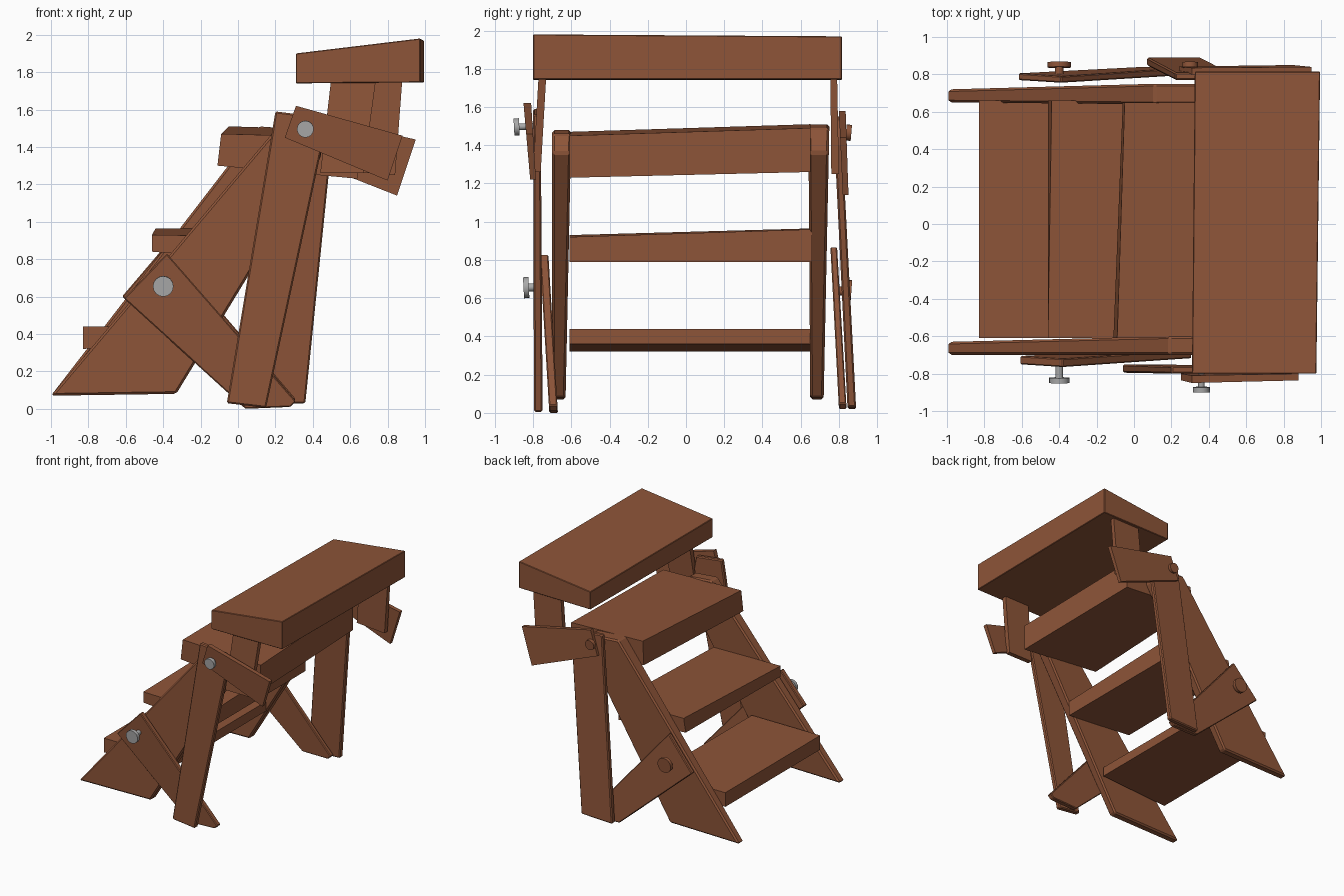
import bpy, bmesh
from math import radians
from mathutils import Matrix

if "Cube" in bpy.data.objects:
    bpy.data.objects.remove(bpy.data.objects["Cube"])


def material(name, rgb):
    m = bpy.data.materials.new(name)
    m.diffuse_color = (*rgb, 1)
    m.use_nodes = True
    m.node_tree.nodes["Principled BSDF"].inputs["Base Color"].default_value = m.diffuse_color
    return m


WOOD = material("wood", (0.27, 0.09, 0.04))
STEEL = material("steel", (0.4, 0.4, 0.4))


def finish(name, bm, mat):
    bmesh.ops.recalc_face_normals(bm, faces=bm.faces)
    me = bpy.data.meshes.new(name)
    bm.to_mesh(me)
    bm.free()
    me.materials.append(mat)
    ob = bpy.data.objects.new(name, me)
    bpy.context.collection.objects.link(ob)
    return ob


def board(name, front, y_front, y_back, back=None, bevel=0.0):
    """Plank between two xz outlines; each y is (at lowest z, at highest z)."""
    bm = bmesh.new()
    rings = []
    for pts, (y0, y1) in ((front, y_front), (back or front, y_back)):
        lo = min(p[1] for p in pts)
        hi = max(p[1] for p in pts)
        rings.append([bm.verts.new((x, y0 + (y1 - y0) * (z - lo) / (hi - lo), z))
                      for x, z in pts])
    a, b = rings
    bm.faces.new(a)
    bm.faces.new(b[::-1])
    for i in range(len(a)):
        j = (i + 1) % len(a)
        bm.faces.new((a[i], b[i], b[j], a[j]))
    ob = finish(name, bm, WOOD)
    if bevel:
        m = ob.modifiers.new("chamfer", 'BEVEL')
        m.width, m.segments = bevel, 1
    return ob


def bolt(name, x, z, y_in, y_out, r, mat, tilt=0):
    """Shaft with a flat round head, pointing along y."""
    bm = bmesh.new()
    s = 1 if y_out > y_in else -1
    head = 0.028
    for rad, y0, y1 in ((r * 0.38, y_in, y_out - s * head / 2),
                        (r, y_out - s * head, y_out)):
        mtx = Matrix.Translation((0, (y0 + y1) / 2 - y_in, 0)) @ Matrix.Rotation(radians(90), 4, 'X')
        bmesh.ops.create_cone(bm, cap_ends=True, segments=16, radius1=rad, radius2=rad,
                              depth=abs(y1 - y0), matrix=mtx)
    for f in bm.faces:
        f.smooth = len(f.verts) == 4
    for e in bm.edges:
        e.smooth = not any(len(f.verts) > 4 for f in e.link_faces)
    ob = finish(name, bm, mat)
    ob.location = (x, y_in, z)
    ob.rotation_euler = (radians(tilt), 0, 0)


# stair side boards
board("front_stringer", [(-1, 0.07), (-0.33, 0.08), (0.45, 1.36), (0.4, 1.46), (0.19, 1.48)],
      (-0.70, -0.70), (-0.63, -0.60), bevel=0.012)
board("back_stringer", [(-1, 0.07), (-0.35, 0.08), (0.42, 1.36), (0.38, 1.49), (0.11, 1.51)],
      (0.65, 0.64), (0.72, 0.75), bevel=0.012)

# treads
board("lower_step", [(-0.83, 0.32), (-0.19, 0.36), (-0.19, 0.44), (-0.83, 0.44)],
      (-0.61, -0.61), (0.66, 0.66))
board("middle_step", [(-0.46, 0.84), (0.17, 0.79), (0.17, 0.92), (-0.46, 0.93)],
      (-0.61, -0.61), (0.66, 0.66),
      [(-0.46, 0.85), (0.17, 0.79), (0.17, 0.96), (-0.44, 0.965)])
board("upper_step", [(-0.11, 1.30), (0.64, 1.23), (0.64, 1.45), (-0.09, 1.47)],
      (-0.61, -0.61), (0.65, 0.65),
      [(-0.06, 1.31), (0.62, 1.26), (0.62, 1.49), (-0.05, 1.51)])

# upright legs
board("front_leg", [(-0.06, 0.03), (0.15, 0.005), (0.46, 1.45), (0.44, 1.56), (0.20, 1.59)],
      (-0.795, -0.80), (-0.75, -0.76), bevel=0.008)
board("back_leg", [(0.07, 0.02), (0.36, 0.03), (0.50, 1.40), (0.46, 1.53), (0.22, 1.55)],
      (0.845, 0.77), (0.89, 0.81), bevel=0.008)

# diagonal braces
board("front_brace", [(-0.61, 0.59), (0.04, 0.0), (0.28, 0.01), (0.31, 0.04), (-0.38, 0.83)],
      (-0.715, -0.765), (-0.67, -0.72), bevel=0.006)
board("back_brace", [(-0.62, 0.60), (0.04, 0.02), (0.28, 0.02), (0.31, 0.05), (-0.39, 0.87)],
      (0.80, 0.755), (0.84, 0.79), bevel=0.006)

# pivot brackets beside the seat
board("front_bracket", [(0.25, 1.45), (0.80, 1.22), (0.88, 1.46), (0.31, 1.62)],
      (-0.815, -0.85), (-0.785, -0.81))
board("back_bracket", [(0.24, 1.38), (0.85, 1.14), (0.95, 1.44), (0.31, 1.58)],
      (0.82, 0.80), (0.85, 0.835))

# seat posts
board("front_seat_post", [(0.44, 1.26), (0.67, 1.26), (0.74, 1.78), (0.50, 1.78)],
      (-0.80, -0.77), (-0.76, -0.73))
board("back_seat_post", [(0.58, 1.27), (0.84, 1.25), (0.88, 1.78), (0.62, 1.78)],
      (0.76, 0.755), (0.80, 0.79))

# seat
board("seat", [(0.31, 1.74), (0.975, 1.745), (0.975, 1.98), (0.31, 1.90)],
      (-0.80, -0.80), (0.815, 0.815),
      [(0.325, 1.74), (0.995, 1.745), (0.995, 1.97), (0.325, 1.89)], bevel=0.004)

# bolts: steel at the front, painted at the back
bolt("front_lower_bolt", -0.40, 0.66, -0.74, -0.85, 0.055, STEEL, 3)
bolt("front_upper_bolt", 0.36, 1.50, -0.80, -0.90, 0.045, STEEL, 3)
bolt("back_lower_bolt", -0.40, 0.64, 0.77, 0.865, 0.062, WOOD, -4)
bolt("back_upper_bolt", 0.30, 1.47, 0.80, 0.865, 0.042, WOOD, -5)
